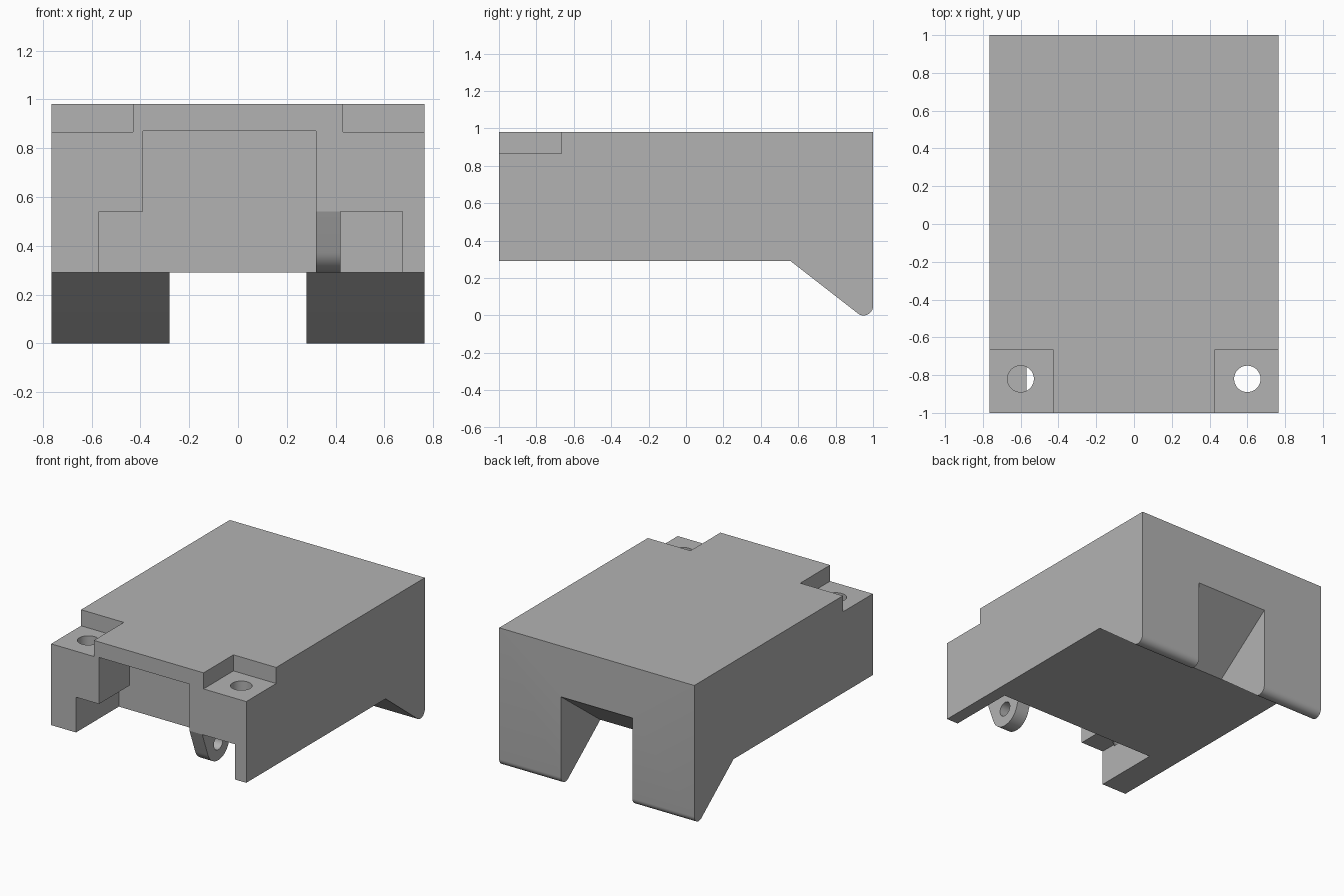
import bpy, math
from math import cos, sin, radians

cube = bpy.data.objects.get("Cube")
if cube:
    bpy.data.objects.remove(cube, do_unlink=True)

grey = bpy.data.materials.new("plain_grey")
grey.use_nodes = True
grey.diffuse_color = (0.45, 0.45, 0.45, 1)
grey.node_tree.nodes["Principled BSDF"].inputs["Base Color"].default_value = grey.diffuse_color


def prism(name, points, lo, hi, axis="x"):
    """Extrude a closed profile along x (points are y, z) or z (points are x, y)."""
    n = len(points)
    if axis == "x":
        verts = [(d, a, b) for d in (lo, hi) for a, b in points]
    else:
        verts = [(a, b, d) for d in (lo, hi) for a, b in points]
    faces = [tuple(reversed(range(n))), tuple(range(n, 2 * n))]
    faces += [(i, (i + 1) % n, n + (i + 1) % n, n + i) for i in range(n)]
    mesh = bpy.data.meshes.new(name)
    mesh.from_pydata(verts, [], faces)
    mesh.materials.append(grey)
    obj = bpy.data.objects.new(name, mesh)
    bpy.context.collection.objects.link(obj)
    return obj


def box(name, x0, x1, y0, y1, z0, z1):
    return prism(name, [(x0, y0), (x1, y0), (x1, y1), (x0, y1)], z0, z1, "z")


def arc(cy, cz, r, start, end, steps):
    angles = [radians(start + (end - start) * i / steps) for i in range(steps + 1)]
    return [(cy + r * cos(a), cz + r * sin(a)) for a in angles]


def circle(a, b, r, n=40):
    return arc(a, b, r, 0, 360 - 360 / n, n - 1)


def select(obj):
    bpy.ops.object.select_all(action="DESELECT")
    obj.select_set(True)
    bpy.context.view_layer.objects.active = obj


def cut(obj, cutter):
    cutter.hide_render = True
    select(obj)
    mod = obj.modifiers.new("cut", "BOOLEAN")
    mod.operation = "DIFFERENCE"
    mod.solver = "EXACT"
    mod.object = cutter
    bpy.ops.object.modifier_apply(modifier=mod.name)
    bpy.data.objects.remove(cutter, do_unlink=True)


W, TOP, BASE, SHELF, CEIL = 0.765, 0.98, 0.29, 0.54, 0.87
BACK = -0.52

# Main housing with the sloped rear feet and rounded toe
side = [(-1, TOP), (-1, BASE), (0.56, BASE)]
side += arc(0.95, 0.05, 0.05, 233, 360, 10) + [(1, TOP)]
housing = prism("housing", side, -W, W)

# Sloped opening between the rear feet
cut(housing, prism("foot_gap", [(0.5, 0.245), (0.5, -0.1), (1.1, -0.1), (1.1, 0.695)], -0.28, 0.28))

# Front cavity, leaving a screw boss at each upper corner
cut(housing, box("low_cavity", -0.57, 0.675, -1.1, BACK, 0.2, SHELF))
cut(housing, box("middle_cavity", -0.39, 0.32, -1.1, BACK, 0.4, CEIL))
cut(housing, box("rear_cavity", -0.57, 0.675, -0.65, BACK, 0.4, CEIL))

# Recessed corner ledges with screw holes
for s in (-1, 1):
    xs = sorted((s * 0.43, s * 0.9))
    cut(housing, box("ledge", xs[0], xs[1], -1.1, -0.665, 0.866, 1.1))
    cut(housing, prism("screw_hole", circle(s * 0.6, -0.82, 0.07), 0.53, 1.1, "z"))

# Hanging hinge lug with a cross hole
lug_y, lug_z = -0.82, 0.415
lug = prism("hinge_lug", [(-0.64, SHELF), (-1, SHELF)] + arc(lug_y, lug_z, 0.125, 200, 340, 20), 0.32, 0.42)
cut(lug, prism("lug_hole", circle(lug_y, lug_z, 0.05), 0.2, 0.5))

for obj in (housing, lug):
    select(obj)
    bpy.ops.object.shade_smooth_by_angle(angle=radians(30))
